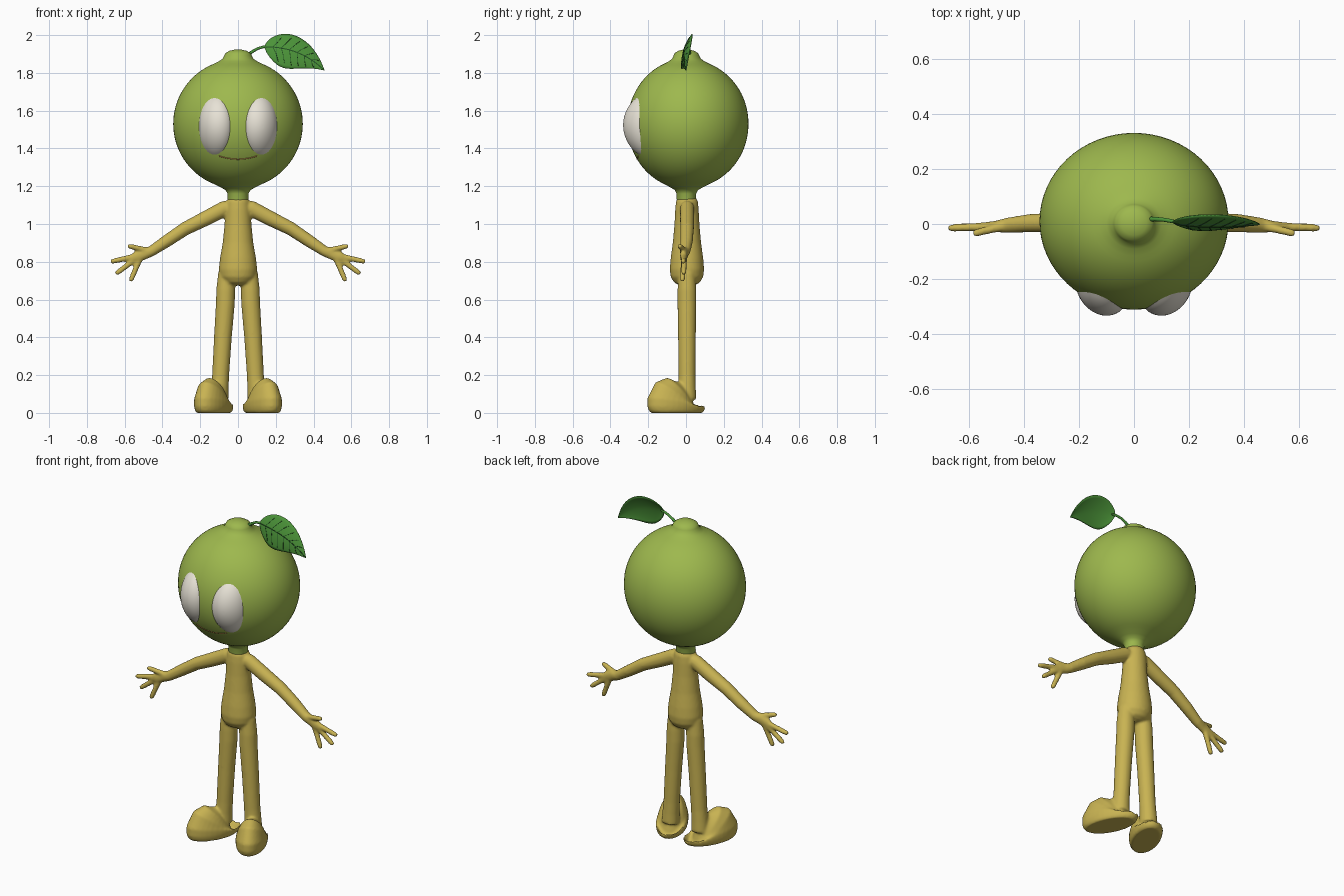
import bpy, bmesh
from math import sin, cos, pi, radians, sqrt
from mathutils import Vector

default = bpy.data.objects.get("Cube")
if default:
    bpy.data.objects.remove(default)


def material(name, rgb):
    m = bpy.data.materials.new(name)
    m.use_nodes = True
    m.diffuse_color = (*rgb, 1)
    bsdf = m.node_tree.nodes["Principled BSDF"]
    bsdf.inputs["Base Color"].default_value = (*rgb, 1)
    bsdf.inputs["Roughness"].default_value = 0.6
    return m


LIME = material("lime green", (0.34, 0.48, 0.075))
TAN = material("mustard skin", (0.58, 0.45, 0.085))
LEAF = material("leaf green", (0.07, 0.29, 0.04))
VEIN = material("dark vein green", (0.018, 0.09, 0.018))
WHITE = material("eye white", (0.80, 0.76, 0.67))
LIP = material("lip orange", (0.50, 0.25, 0.07))


def finish(bm, name, mat, angle=60):
    """Turn a bmesh into a smooth shaded object."""
    bmesh.ops.recalc_face_normals(bm, faces=bm.faces)
    me = bpy.data.meshes.new(name)
    bm.to_mesh(me)
    bm.free()
    me.materials.append(mat)
    ob = bpy.data.objects.new(name, me)
    bpy.context.collection.objects.link(ob)
    bpy.ops.object.select_all(action="DESELECT")
    ob.select_set(True)
    bpy.context.view_layer.objects.active = ob
    bpy.ops.object.shade_smooth_by_angle(angle=radians(angle))
    return ob


def bridge(bm, rings, closed=True):
    for a, b in zip(rings, rings[1:]):
        n = len(a)
        for i in range(n if closed else n - 1):
            j = (i + 1) % n
            bm.faces.new((a[i], a[j], b[j], b[i]))


def tube(bm, path, sides=20, hint=(0, 1, 0)):
    """Closed tube through (point, depth radius, width radius) entries."""
    pts = [Vector(p[0]) for p in path]
    rings = []
    for k, (_, ra, rb) in enumerate(path):
        d = (pts[min(k + 1, len(pts) - 1)] - pts[max(k - 1, 0)]).normalized()
        a = Vector(hint)
        a = (a - d * a.dot(d)).normalized()
        b = d.cross(a)
        rings.append([bm.verts.new(pts[k] + a * ra * cos(t) + b * rb * sin(t))
                      for t in (2 * pi * i / sides for i in range(sides))])
    bridge(bm, rings)
    bm.faces.new(rings[0])
    bm.faces.new(rings[-1])


# Head: a fruit turned from a profile, slightly flattened front to back
CZ, R, CY, DEPTH = 1.53, 0.343, 0.01, 0.935


def head_y(x, z):
    return CY - DEPTH * sqrt(max(R * R - x * x - (z - CZ) ** 2, 0))


profile = [(0.05, 1.12), (0.056, 1.135), (0.055, 1.16), (0.066, 1.18), (0.09, 1.193)]
profile += [(R * cos(radians(a)), CZ + R * sin(radians(a))) for a in range(-68, 69, 4)]
profile += [(0.1, 1.862), (0.08, 1.876), (0.073, 1.892), (0.066, 1.905), (0.045, 1.917), (0.015, 1.924)]
bm = bmesh.new()
rings = [[bm.verts.new((r * cos(t), CY * min(r / 0.3, 1) + DEPTH * r * sin(t), z))
          for t in (2 * pi * i / 64 for i in range(64))] for r, z in profile]
bridge(bm, rings)
bm.faces.new(rings[0])
bm.faces.new(rings[-1])
finish(bm, "head", LIME)

# Eyes: domes bulging from the head
for side, label in ((1, "left"), (-1, "right")):
    bm = bmesh.new()
    rings = []
    for k in range(1, 17):
        r = k / 16
        ring = []
        for i in range(40):
            t = 2 * pi * i / 40
            x, z = 0.124 + 0.083 * r * cos(t), 1.517 + 0.151 * r * sin(t)
            out = 0.034 * (1 - r * r) + 0.006 * (1 - r ** 8) - 0.001
            direction = Vector((x * 0.4, head_y(x, z) - CY, (z - CZ) * 0.2)).normalized()
            p = Vector((x, head_y(x, z), z)) + direction * out
            ring.append(bm.verts.new((side * p.x, p.y, p.z)))
        rings.append(ring)
    bridge(bm, rings)
    bm.faces.new(rings[0])
    eye = finish(bm, label + "_eye", WHITE)
    # keep the dome facing forward
    if sum(p.normal.y for p in eye.data.polygons) > 0:
        eye.data.flip_normals()

# Mouth: a thin smile on the head surface
bm = bmesh.new()
smile = []
for i in range(21):
    x = -0.1 + 0.01 * i
    z = 1.343 + 1.7 * x * x
    smile.append(((x, head_y(x, z), z), 0.003, 0.003))
tube(bm, smile, 8)
finish(bm, "mouth", LIP)

# Body: torso, limbs and feet fused into one smooth skin
bm = bmesh.new()
torso = [(1.145, .045, .045), (1.12, .058, .062), (1.08, .062, .068), (1.0, .066, .071),
         (.9, .075, .081), (.82, .086, .095), (.76, .091, .102), (.72, .086, .096),
         (.69, .068, .075), (.675, .04, .04)]
tube(bm, [((0, .005, z), d, w) for z, d, w in torso], 32)
for s in (1, -1):
    # leg
    leg = [(.06, .74, .045), (.065, .65, .05), (.067, .58, .05), (.08, .4, .047),
           (.092, .2, .045), (.097, .13, .047), (.1, .07, .05)]
    tube(bm, [((s * x, .005, z), r, r) for x, z, r in leg], 24)
    # foot, turned outward
    yaw = radians(25)
    toe = Vector((s * sin(yaw), -cos(yaw), 0))
    sole = [(0, .87), (.012, .95), (.035, 1), (.06, 1), (.08, .9), (.098, .72), (.112, .46), (.125, .3)]
    tube(bm, [(Vector((s * .128, -.05, z)) - toe * max(z - .075, 0) * 1.1, .166 * k, .086 * k)
              for z, k in sole], 32, toe)
    # arm
    arm = [(.03, 1.09, .035), (.07, 1.082, .042), (.17, 1.03, .04), (.28, .975, .036),
           (.38, .908, .033), (.46, .855, .028), (.5, .842, .032), (.54, .825, .03), (.565, .815, .018)]
    tube(bm, [((s * x, .006 - .02 * max(x - .35, 0) / .2, z), min(r, .038) * (1 if x < .48 else .65), r)
              for x, z, r in arm], 24)
    # thumb and fingers
    for x0, z0, x1, z1, y1 in ((.48, .86, .585, .885, -.035), (.54, .83, .675, .80, -.015),
                               (.535, .82, .648, .735, -.012), (.52, .815, .57, .695, -.02)):
        a, b = Vector((s * x0, -.01, z0)), Vector((s * x1, y1, z1))
        tube(bm, [(a.lerp(b, t), r, r) for t, r in
                  ((0, .017), (.4, .015), (.8, .0145), (.94, .013), (1, .008))], 12)
body = finish(bm, "body", TAN, 180)
fuse = body.modifiers.new("fuse", "REMESH")
fuse.mode = "VOXEL"
fuse.voxel_size = 0.007
fuse.use_smooth_shade = True
relax = body.modifiers.new("relax", "SMOOTH")
relax.factor = 0.5
relax.iterations = 6


# Leaf: a curved blade around a drooping midrib
def leaf_point(t, v, lift=0.0):
    p0, p1, p2 = Vector((.14, 1.938)), Vector((.33, 1.94)), Vector((.457, 1.813))
    mid = p0 * (1 - t) ** 2 + p1 * 2 * t * (1 - t) + p2 * t * t
    d = ((p1 - p0) * (1 - t) + (p2 - p1) * t).normalized()
    shape = max(sin(pi * t ** 0.68), 0)
    w = (.08 if v > 0 else .1) * shape * v
    y = shape * (.028 * v - .014 * (1 - v * v)) + .008 * (1 - t)
    return Vector((mid.x - d.y * w, y - lift, mid.y + d.x * w))


bm = bmesh.new()
rows = [[bm.verts.new(leaf_point(.002 + .996 * i / 28, j / 6 - 1)) for j in range(13)] for i in range(29)]
bridge(bm, rows, closed=False)
leaf = finish(bm, "leaf", LEAF)
thick = leaf.modifiers.new("thickness", "SOLIDIFY")
thick.thickness = 0.005
thick.offset = 0

# Leaf veins on the front side
bm = bmesh.new()
tube(bm, [(leaf_point(.02 + .95 * i / 16, 0, .003), .0015, .003) for i in range(17)], 6)
for i in range(6):
    t = .12 + .125 * i
    for v in (.8, -.8):
        tube(bm, [(leaf_point(t + .11 * k / 5, v * k / 5, .003), .0015, .0022 - .0002 * k)
                  for k in range(6)], 6)
finish(bm, "leaf_veins", VEIN)

# Stem joining the leaf to the crown of the head
bm = bmesh.new()
tube(bm, [((.045, .018, 1.89), .009, .009), ((.075, .018, 1.912), .008, .008),
          ((.105, .016, 1.929), .007, .007), ((.135, .011, 1.938), .007, .007),
          ((.165, .004, 1.938), .005, .005)], 12)
finish(bm, "leaf_stem", LEAF)
